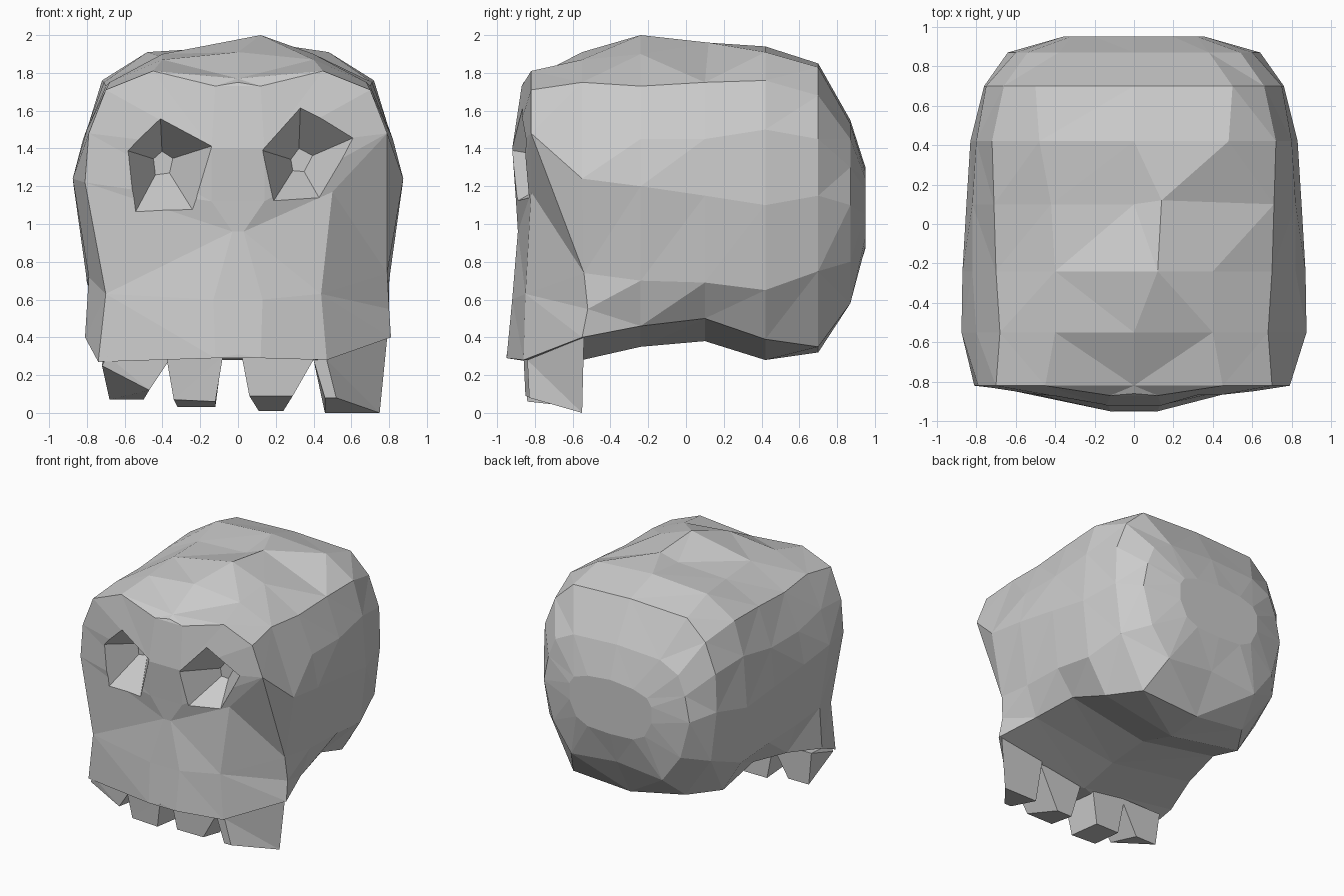
import bpy, bmesh
from mathutils import Vector

if "Cube" in bpy.data.objects:
    bpy.data.objects.remove(bpy.data.objects["Cube"])


def make_object(name, verts, faces):
    bm = bmesh.new()
    vs = [bm.verts.new(v) for v in verts]
    for f in faces:
        bm.faces.new([vs[i] for i in f])
    bmesh.ops.recalc_face_normals(bm, faces=bm.faces)
    bmesh.ops.triangulate(bm, faces=bm.faces, quad_method='SHORT_EDGE')
    bmesh.ops.recalc_face_normals(bm, faces=bm.faces)
    mesh = bpy.data.meshes.new(name)
    bm.to_mesh(mesh)
    bm.free()
    ob = bpy.data.objects.new(name, mesh)
    bpy.context.collection.objects.link(ob)
    return ob


def full_ring(half):
    # Mirror a half outline (top centre to bottom centre) into a closed ring
    return half + [(-x, y, z) for x, y, z in half[-2:0:-1]]


def loft(name, rings, creases=()):
    n = len(rings[0])
    verts = [v for r in rings for v in r]
    faces = []
    for r in range(len(rings) - 1):
        for i in range(n):
            j = (i + 1) % n
            a, b, c, d = r*n + i, r*n + j, (r+1)*n + j, (r+1)*n + i
            faces += [(a, b, c), (a, c, d)] if (r, i) in creases else [(a, b, c, d)]
    # End caps are zipped across from the right half to the left half
    for base in (0, (len(rings) - 1) * n):
        for i in range(n // 2):
            strip = [i, i + 1, (n - i - 1) % n, (n - i) % n]
            faces.append([base + k for k in dict.fromkeys(strip)])
    return make_object(name, verts, faces)


# Skull: centre strip of the face, then half cross-sections from front to back
face = [(0, -.86, 1.75), (.12, -.87, 1.73), (.14, -.92, 1.4), (.14, -.9, 1.12),
        (.03, -.89, .96), (.13, -.92, .6), (.12, -.95, .29), (0, -.95, .31)]
sections = [
    (-.82, [(0, 1.77), (.45, 1.81), (.70, 1.71), (.79, 1.48), (.81, 1.22), (.70, .63), (.74, .27), (0, .30)]),
    (-.55, [(0, 1.91), (.40, 1.87), (.68, 1.75), (.80, 1.50), (.875, 1.24), (.79, .72), (.81, .40), (0, .28)]),
    (-.24, [(0, 2.00), (.40, 1.90), (.70, 1.73), (.82, 1.45), (.87, 1.20), (.80, .70), (.72, .46), (0, .35)]),
    (.10, [(0, 1.91), (.42, 1.89), (.71, 1.75), (.82, 1.45), (.85, 1.15), (.80, .69), (.66, .50), (0, .38)]),
    (.42, [(0, 1.94), (.48, 1.91), (.72, 1.76), (.80, 1.50), (.83, 1.10), (.78, .65), (.62, .39), (0, .28)]),
    (.70, [(0, 1.85), (.50, 1.83), (.66, 1.68), (.75, 1.45), (.76, 1.15), (.71, .75), (.50, .35), (0, .32)]),
    (.87, [(0, 1.55), (.38, 1.53), (.54, 1.45), (.60, 1.30), (.64, 1.10), (.56, .80), (.40, .58), (0, .62)]),
    (.95, [(0, 1.30), (.20, 1.28), (.32, 1.24), (.36, 1.18), (.36, 1.05), (.30, .93), (.20, .88), (0, .87)]),
]
rings = [full_ring(face)]
rings += [full_ring([(x, y, z) for x, z in half]) for y, half in sections]
# One-sided details: hollow right cheek, off-centre crown, softer left nape
rings[1][4:7] = [(.50, -.82, 1.17), (.44, -.85, .63), (.47, -.86, .28)]
rings[2][3:6] = [(.875, -.55, 1.24), (.79, -.54, .74), (.80, -.52, .55)]
rings[3][0] = (.12, -.24, 2.0)
rings[4][1] = (.14, .12, 1.96)
rings[6][8] = (-.46, .66, .40)
skull = loft("skull", rings, creases={(1, 3)})


# Eye sockets: tapered five-sided cutters
def carve_socket(outline, floor, depth_y):
    n = len(outline)
    floor = Vector(floor)
    mouth_y, surface_y = -1.0, -.86
    verts = []
    for p in outline:
        p = Vector(p)
        inner = floor + (p - floor) * .25
        # Extend the tapered wall out in front of the face
        t = (mouth_y - surface_y) / (depth_y - surface_y)
        outer = p + (inner - p) * t
        verts += [(outer.x, mouth_y, outer.y), (inner.x, depth_y, inner.y)]
    faces = [list(range(0, 2*n, 2)), list(range(1, 2*n, 2))]
    faces += [(2*i, 2*i + 1, 2*((i+1) % n) + 1, 2*((i+1) % n)) for i in range(n)]
    cutter = make_object("socket_cutter", verts, faces)
    cutter.hide_render = True
    mod = skull.modifiers.new("socket", 'BOOLEAN')
    mod.operation, mod.solver, mod.object = 'DIFFERENCE', 'EXACT', cutter
    bpy.context.view_layer.objects.active = skull
    bpy.ops.object.modifier_apply(modifier=mod.name)
    bpy.data.objects.remove(cutter)


carve_socket([(-.59, 1.39), (-.41, 1.55), (-.18, 1.40), (-.25, 1.09), (-.55, 1.05)], (-.40, 1.33), -.62)
carve_socket([(.16, 1.38), (.33, 1.61), (.62, 1.46), (.44, 1.12), (.20, 1.14)], (.32, 1.33), -.62)


# Teeth: tapered blocks; each edge is (x, x, y) with its own two heights
def tooth(name, top_front, top_back, low_front, low_back, z_front, z_back, z_top=(.30, .33)):
    verts = []
    for (fa, fb, fy), (ba, bb, by), zf, zb in (
            (top_front, top_back, (z_top[0],) * 2, z_top[1]), (low_front, low_back, z_front, z_back)):
        verts += [(fa, fy, zf[0]), (fb, fy, zf[1]), (bb, by, zb), (ba, by, zb)]
    faces = [(0, 1, 2, 3), (4, 5, 6, 7)]
    faces += [(i, (i+1) % 4, (i+1) % 4 + 4, i + 4) for i in range(4)]
    return make_object(name, verts, faces)


tooth("outer_tooth_left", (-.69, -.35, -.83), (-.71, -.35, -.56),
      (-.72, -.47, -.82), (-.68, -.50, -.57), (.25, .12), .07)
tooth("inner_tooth_left", (-.38, -.08, -.86), (-.38, -.08, -.56),
      (-.34, -.12, -.84), (-.32, -.12, -.56), (.07, .06), .03)
tooth("inner_tooth_right", (.02, .41, -.86), (.02, .41, -.56),
      (.06, .29, -.85), (.11, .24, -.57), (.09, .09), .01)
tooth("outer_tooth_right", (.40, .47, -.84), (.40, .79, -.54),
      (.46, .52, -.83), (.46, .75, -.55), (.08, .08), .0, (.28, .40))
